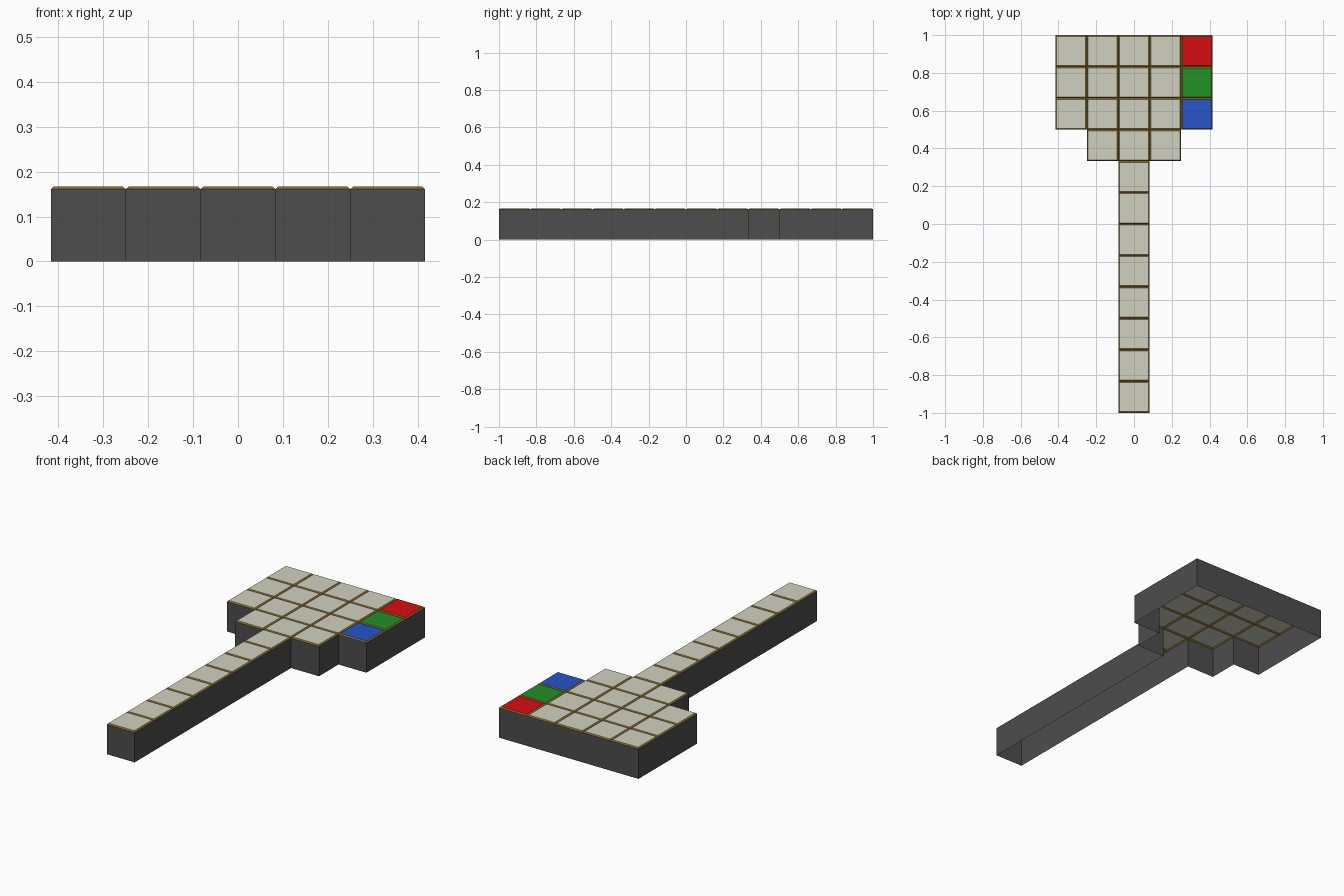
import bpy, bmesh

if "Cube" in bpy.data.objects:
    bpy.data.objects.remove(bpy.data.objects["Cube"])

C = 1 / 6          # cell size and wall height
INSET = 0.0065     # width of the sloped gold trim round each tile
RIM = C - 0.0055   # height where walls meet the trim


def material(name, rgb):
    m = bpy.data.materials.new(name)
    m.diffuse_color = (*rgb, 1)
    m.use_nodes = True
    m.node_tree.nodes["Principled BSDF"].inputs["Base Color"].default_value = m.diffuse_color
    return m


stone = material("pale stone", (0.64, 0.64, 0.53))
red = material("red", (0.68, 0.004, 0.006))
green = material("green", (0.016, 0.28, 0.02))
blue = material("blue", (0.02, 0.09, 0.58))
gold = material("dark gold", (0.27, 0.16, 0.025))
grey = material("dark grey", (0.075, 0.075, 0.075))


def build(name, quads, mat):
    bm = bmesh.new()
    for q in quads:
        bm.faces.new([bm.verts.new(p) for p in q])
    bmesh.ops.remove_doubles(bm, verts=bm.verts, dist=1e-5)
    me = bpy.data.meshes.new(name)
    bm.to_mesh(me)
    bm.free()
    me.materials.append(mat)
    ob = bpy.data.objects.new(name, me)
    bpy.context.collection.objects.link(ob)


# Layout: column -2..2, row 0 (front) .. 11 (back)
cells = {(0, r) for r in range(8)}
cells |= {(c, 8) for c in (-1, 0, 1)}
cells |= {(c, r) for c in range(-2, 3) for r in (9, 10, 11)}
special = {(2, 11): ("red_tile", red), (2, 10): ("green_tile", green),
           (2, 9): ("blue_tile", blue)}


def corners(c, r, inset, z):
    x0, x1 = (c - 0.5) * C + inset, (c + 0.5) * C - inset
    y0, y1 = r * C - 1 + inset, (r + 1) * C - 1 - inset
    return [(x0, y0, z), (x1, y0, z), (x1, y1, z), (x0, y1, z)]


tiles, trim, walls = [], [], []
sides = [(0, -1), (1, 0), (0, 1), (-1, 0)]
for c, r in sorted(cells):
    top = corners(c, r, INSET, C)
    rim = corners(c, r, 0, RIM)
    base = corners(c, r, 0, 0)
    # Flat tile tops
    if (c, r) in special:
        name, mat = special[c, r]
        build(name, [top], mat)
    else:
        tiles.append(top)
    for i, (dx, dy) in enumerate(sides):
        j = (i + 1) % 4
        # Sloped trim round each tile
        trim.append([rim[i], rim[j], top[j], top[i]])
        # Outer walls only; the underside stays open
        if (c + dx, r + dy) not in cells:
            walls.append([base[i], base[j], rim[j], rim[i]])

build("floor_tiles", tiles, stone)
build("tile_trim", trim, gold)
build("outer_walls", walls, grey)
